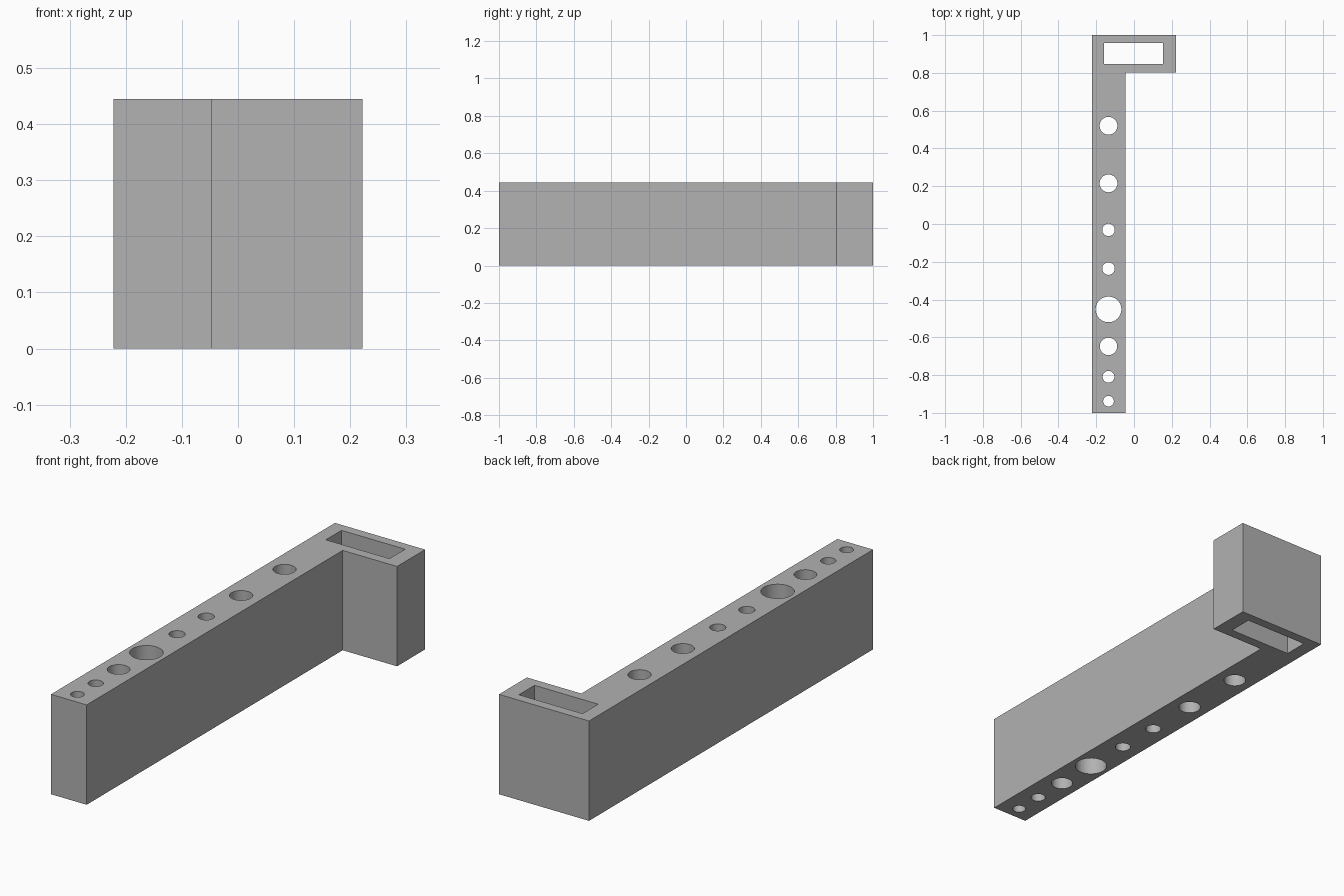
import bpy
import bmesh
import math
from mathutils import Matrix, Vector

cube = bpy.data.objects.get("Cube")
if cube:
    bpy.data.objects.remove(cube, do_unlink=True)

HEIGHT = 0.445

# Single plain grey
grey = bpy.data.materials.new("plain grey")
grey.use_nodes = True
colour = (0.445, 0.445, 0.445, 1)
grey.diffuse_color = colour
grey.node_tree.nodes["Principled BSDF"].inputs["Base Color"].default_value = colour


def make_object(name, bm):
    mesh = bpy.data.meshes.new(name)
    bmesh.ops.recalc_face_normals(bm, faces=bm.faces)
    bm.to_mesh(mesh)
    bm.free()
    mesh.materials.append(grey)
    obj = bpy.data.objects.new(name, mesh)
    bpy.context.collection.objects.link(obj)
    return obj


def extrude_profile(bm, points, z, height):
    face = bm.faces.new([bm.verts.new((x, y, z)) for x, y in points])
    new = bmesh.ops.extrude_face_region(bm, geom=[face])["geom"]
    verts = [v for v in new if isinstance(v, bmesh.types.BMVert)]
    bmesh.ops.translate(bm, vec=Vector((0, 0, height)), verts=verts)


# L-shaped block: long bar with a short foot at the back
bm = bmesh.new()
extrude_profile(bm, [(-0.222, -1), (-0.046, -1), (-0.046, 0.803),
                     (0.222, 0.803), (0.222, 1), (-0.222, 1)], 0, HEIGHT)
holder = make_object("tool_holder", bm)

# Cutters: rectangular slot in the foot and round holes along the bar
bm = bmesh.new()
extrude_profile(bm, [(-0.16, 0.847), (0.154, 0.847), (0.154, 0.957), (-0.16, 0.957)],
                -0.1, HEIGHT + 0.2)
holes = [(0.52, 0.047), (0.215, 0.047), (-0.031, 0.033), (-0.236, 0.033),
         (-0.452, 0.068), (-0.648, 0.046), (-0.809, 0.031), (-0.938, 0.028)]
for y, radius in holes:
    bmesh.ops.create_cone(bm, cap_ends=True, segments=48, radius1=radius, radius2=radius,
                          depth=HEIGHT + 0.2,
                          matrix=Matrix.Translation((-0.135, y, HEIGHT / 2)))
cutter = make_object("hole_cutter", bm)
cutter.hide_render = True

# Cut the openings right through, then drop the cutter
cut = holder.modifiers.new("openings", "BOOLEAN")
cut.operation = "DIFFERENCE"
cut.solver = "EXACT"
cut.object = cutter
bpy.ops.object.select_all(action="DESELECT")
bpy.context.view_layer.objects.active = holder
holder.select_set(True)
bpy.ops.object.modifier_apply(modifier=cut.name)
bpy.data.objects.remove(cutter, do_unlink=True)

bpy.ops.object.shade_smooth_by_angle(angle=math.radians(30))
